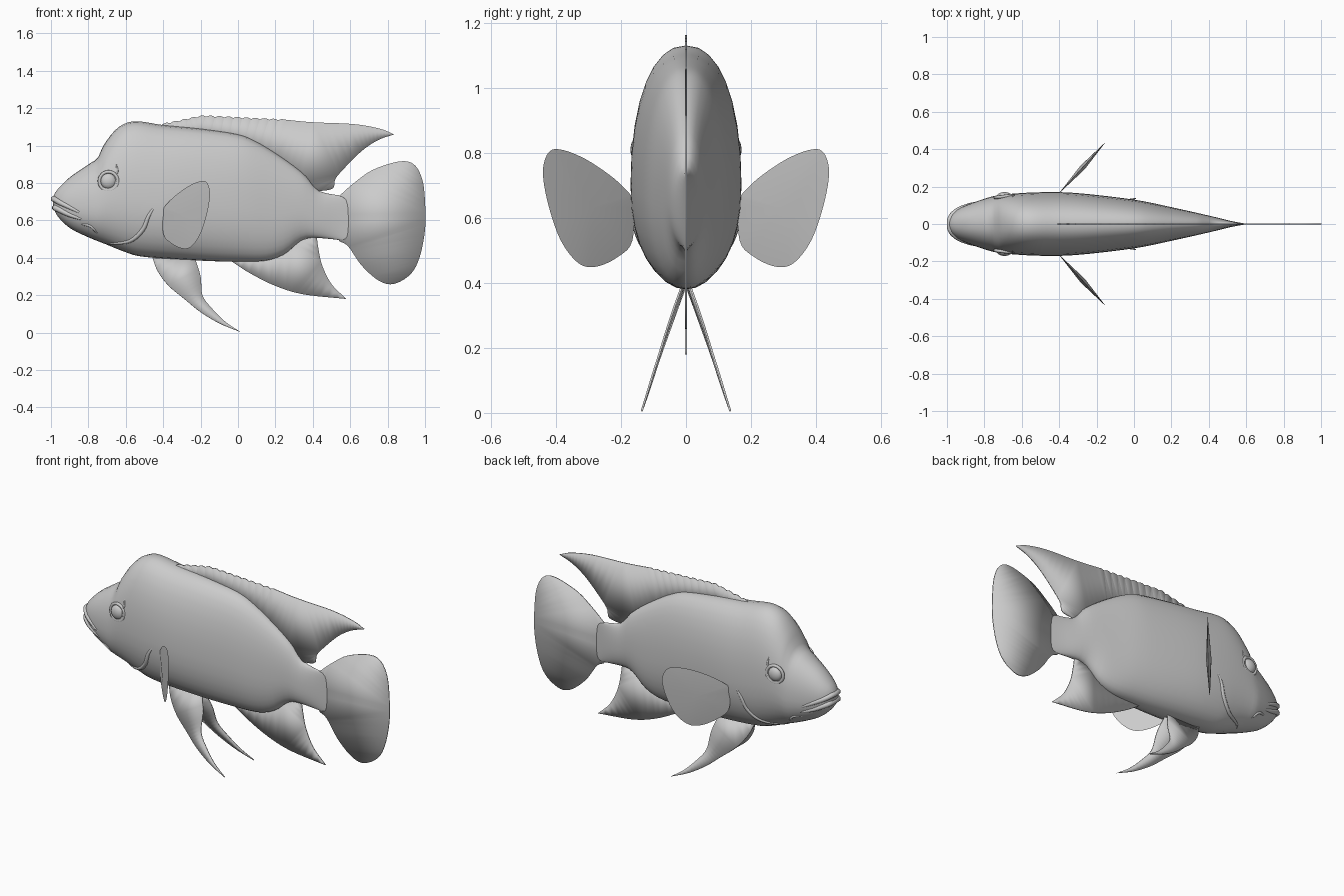
import bpy, bmesh, math
from mathutils import Vector

if "Cube" in bpy.data.objects:
    bpy.data.objects.remove(bpy.data.objects["Cube"], do_unlink=True)

grey = bpy.data.materials.new("plain_grey")
grey.use_nodes = True
GREY = (0.6, 0.6, 0.6, 1)
grey.diffuse_color = GREY
grey.node_tree.nodes["Principled BSDF"].inputs["Base Color"].default_value = GREY


def finish(obj, angle=50):
    """Give the object its colour and smooth shading."""
    obj.data.materials.clear()
    obj.data.materials.append(grey)
    bpy.ops.object.select_all(action='DESELECT')
    obj.select_set(True)
    bpy.context.view_layer.objects.active = obj
    bpy.ops.object.shade_smooth_by_angle(angle=math.radians(angle))
    return obj


def mesh_object(name, verts, faces):
    mesh = bpy.data.meshes.new(name)
    mesh.from_pydata(verts, [], faces)
    bm = bmesh.new()
    bm.from_mesh(mesh)
    bmesh.ops.triangulate(bm, faces=[f for f in bm.faces if len(f.verts) > 4])
    bmesh.ops.recalc_face_normals(bm, faces=bm.faces)
    bm.to_mesh(mesh)
    bm.free()
    obj = bpy.data.objects.new(name, mesh)
    bpy.context.collection.objects.link(obj)
    return obj


def spline(points, steps=5):
    """Smooth run of 2D points through the given ones."""
    pts = [Vector(p) for p in points]
    pts = [2 * pts[0] - pts[1]] + pts + [2 * pts[-1] - pts[-2]]
    out = []
    for a, b, c, d in zip(pts, pts[1:], pts[2:], pts[3:]):
        for i in range(steps):
            t = i / steps
            out.append(b + t * ((c - a) / 2 + t * (a - 2.5 * b + 2 * c - d / 2
                                                   + t * (1.5 * (b - c) + (d - a) / 2))))
    return out + [pts[-2]]


def value(curve, x):
    for a, b in zip(curve, curve[1:]):
        if x <= b.x:
            return a.y + (b.y - a.y) * max(0, x - a.x) / max(b.x - a.x, 1e-6)
    return curve[-1].y


# Body profiles along x: back line, belly line and half width
back = spline([(-.99, .72), (-.97, .76), (-.9, .83), (-.8, .9), (-.75, .935), (-.72, 1), (-.66, 1.08),
               (-.6, 1.12), (-.53, 1.13), (-.4, 1.11), (-.2, 1.09), (0, 1.06), (.1, 1.02),
               (.2, .96), (.3, .89), (.37, .83), (.42, .765), (.5, .74), (.59, .73)])
belly = spline([(-.99, .69), (-.97, .63), (-.9, .56), (-.8, .51), (-.7, .47), (-.6, .43), (-.5, .405),
                (-.2, .385), (0, .38), (.15, .385), (.25, .42), (.32, .48), (.37, .505),
                (.45, .505), (.59, .49)])
width = spline([(-.99, .02), (-.97, .055), (-.92, .09), (-.8, .135), (-.7, .157), (-.5, .17), (-.3, .165),
                (0, .13), (.2, .09), (.4, .045), (.52, .016), (.59, .003)])
ROUND = 2.2


def section(x):
    top, low = value(back, x), value(belly, x)
    return top, low, low + .42 * (top - low), value(width, x)


def half_width(x, z):
    top, low, mid, w = section(x)
    r = (z - mid) / (top - mid) if z > mid else (mid - z) / (mid - low)
    return w * max(0, 1 - min(1, r) ** ROUND) ** (1 / ROUND)


def power(v):
    return math.copysign(abs(v) ** (2 / ROUND), v)


# Body, lofted from rounded rings
RINGS, SIDES = 64, 32
verts, faces = [], []
for i in range(RINGS):
    x = -.99 + 1.58 * (i / (RINGS - 1)) ** 1.3
    top, low, mid, w = section(x)
    for k in range(SIDES):
        a = math.tau * k / SIDES
        s = power(math.sin(a))
        verts.append((x, w * power(math.cos(a)), mid + s * (top - mid if s > 0 else mid - low)))
for i in range(RINGS - 1):
    for k in range(SIDES):
        n = (k + 1) % SIDES
        faces.append((i * SIDES + k, i * SIDES + n, (i + 1) * SIDES + n, (i + 1) * SIDES + k))
faces += [tuple(range(SIDES)), tuple(range((RINGS - 1) * SIDES, RINGS * SIDES))]
finish(mesh_object("body", verts, faces))


def fin(name, runs, place=lambda p: (p.x, 0, p.y), thick=.006):
    """Thin sheet whose outline is made of smooth runs meeting at corners."""
    outline = []
    for run in runs:
        outline += spline(run)[:-1]
    obj = mesh_object(name, [place(p) for p in outline], [tuple(range(len(outline)))])
    solid = obj.modifiers.new("thickness", 'SOLIDIFY')
    solid.thickness, solid.offset = thick, 0
    return finish(obj, 30)


# Tail fin
fin("tail_fin", [[(.54, .73), (.62, .8), (.72, .87), (.86, .915), (.94, .9), (.985, .82), (1, .7),
                  (1, .55), (.97, .4), (.92, .31), (.83, .26), (.75, .28), (.66, .36), (.59, .46),
                  (.54, .49)], [(.54, .49), (.54, .73)]])

# Back fin with a scalloped spiny edge
spines = [(-.41 + .012 * i, 1.11 + .045 * min(1, i / 18) - .0006 * max(0, i - 20)
           + .007 * abs(math.sin(math.pi * i / 4))) for i in range(56)]
fin("back_fin", [spines, [spines[-1], (.4, 1.125), (.62, 1.115), (.76, 1.09), (.835, 1.06)],
                 [(.835, 1.06), (.75, 1.03), (.66, .97), (.56, .87), (.52, .82), (.505, .77), (.42, .755)],
                 [(.42, .755), (.3, .82), (.1, .95), (-.1, 1.02), (-.41, 1.06)],
                 [(-.41, 1.06), spines[0]]])

# Anal fin
fin("anal_fin", [[(-.04, .385), (.06, .32), (.2, .25), (.35, .205), (.58, .18)],
                 [(.58, .18), (.5, .26), (.45, .36), (.43, .45), (.42, .52)],
                 [(.42, .52), (.2, .45), (-.04, .385)]])

pelvic = [[(-.46, .41), (-.43, .33), (-.37, .25), (-.28, .175), (-.2, .11), (-.1, .05), (.01, .005)],
          [(.01, .005), (-.07, .06), (-.14, .13), (-.19, .2), (-.2, .3), (-.23, .4)],
          [(-.23, .4), (-.46, .41)]]
pectoral = spline([(-.405, .66), (-.4, .53), (-.36, .48), (-.3, .45), (-.25, .46), (-.2, .53), (-.165, .64),
                   (-.15, .74), (-.165, .8), (-.2, .81), (-.27, .78), (-.35, .72), (-.405, .66)])[:-1]


def tube(name, path, radius):
    """Tapered round bead through 3D points."""
    data = bpy.data.curves.new(name, 'CURVE')
    data.dimensions = '3D'
    data.bevel_depth, data.bevel_resolution, data.use_fill_caps = radius, 2, True
    line = data.splines.new('POLY')
    line.points.add(len(path) - 1)
    for i, (p, co) in enumerate(zip(line.points, path)):
        p.co = (*co, 1)
        p.radius = .25 + .75 * math.sin(math.pi * i / (len(path) - 1)) ** .6
    obj = bpy.data.objects.new(name, data)
    bpy.context.collection.objects.link(obj)
    bpy.ops.object.select_all(action='DESELECT')
    obj.select_set(True)
    bpy.context.view_layer.objects.active = obj
    bpy.ops.object.convert(target='MESH')
    return finish(bpy.context.object)


def ball(name, place, size):
    bpy.ops.mesh.primitive_uv_sphere_add(segments=20, ring_count=12, location=place)
    obj = bpy.context.object
    obj.name, obj.scale = name, size
    return finish(obj)


# Parts repeated on both flanks
for label, side in (("near", -1), ("far", 1)):
    fin("pelvic_fin_" + label, pelvic,
        lambda p: (p.x, side * (.137 - .22 * p.y - .18 * p.y ** 2 + .05 * p.x), p.y))

    # Pectoral fin: a shallow lens standing out from the flank
    rim = [(p.x, side * (.165 + 1.1 * (p.x + .4)), p.y) for p in pectoral]
    n = len(rim)
    hub = Vector((-.275, side * .302, .63))
    bulge = Vector((.011, -side * .01, 0))
    finish(mesh_object("pectoral_fin_" + label, rim + [hub + bulge, hub - bulge],
                       [(i, (i + 1) % n, n + c) for i in range(n) for c in (0, 1)]), 30)

    # Eye with its raised socket ring
    y = half_width(-.69, .81)
    ball("eye_" + label, (-.692, side * (y - .008), .81), (.042, .026, .042))
    bpy.ops.mesh.primitive_torus_add(location=(-.692, side * (y - .005), .81), major_radius=.05,
                                     minor_radius=.009, major_segments=24, minor_segments=8,
                                     rotation=(math.pi / 2, 0, side * .12))
    bpy.context.object.name = "eye_socket_" + label
    finish(bpy.context.object)

    # Gill cover edge and cheek fold, laid on the body surface
    for part, line, r in (("gill_edge_", [(-.45, .67), (-.48, .62), (-.51, .55), (-.58, .49), (-.7, .475)], .013),
                          ("cheek_fold_", [(-.84, .58), (-.79, .57), (-.75, .53)], .008),
                          ("brow_fold_", [(-.65, .9), (-.645, .86), (-.66, .84)], .006)):
        tube(part + label, [(p.x, side * (half_width(p.x, p.y) - r * .4), p.y) for p in spline(line)], r)

# Lips wrapped around the snout
for name, line, r in (("upper_lip", [(-.84, .64), (-.9, .67), (-.95, .695), (-.984, .715)], .016),
                      ("lower_lip", [(-.83, .605), (-.9, .63), (-.95, .655), (-.976, .668)], .017)):
    half = [(p.x, half_width(p.x, p.y) - r * .3, p.y) for p in spline(line)]
    tip = (half[-1][0] - .002, 0, half[-1][2])
    tube(name, half + [tip] + [(x, -y, z) for x, y, z in reversed(half)], r)
